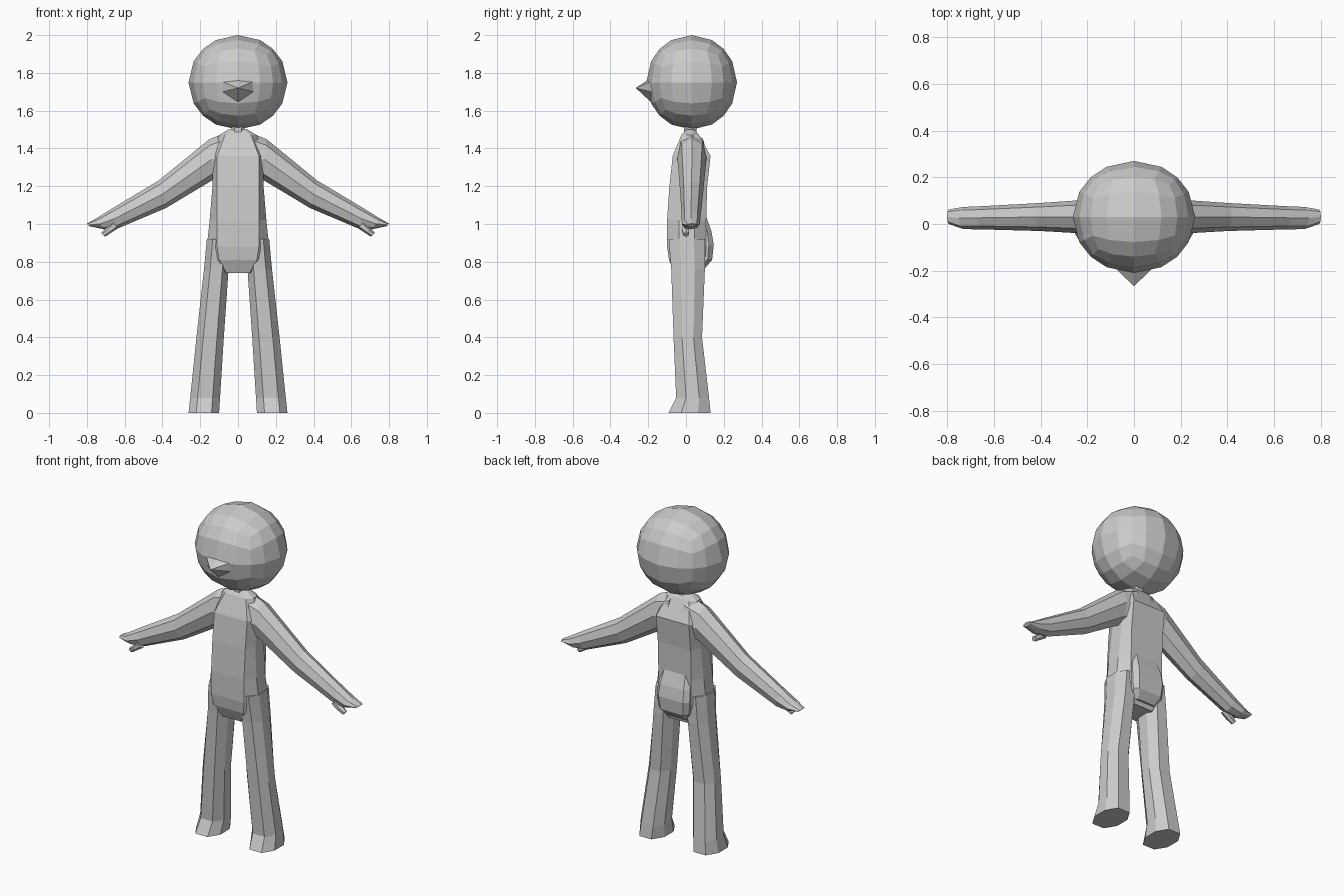
import bpy, bmesh
from math import sin, cos, pi
from mathutils import Vector

if "Cube" in bpy.data.objects:
    bpy.data.objects.remove(bpy.data.objects["Cube"])


def finish(name, bm, mirror=False):
    bmesh.ops.recalc_face_normals(bm, faces=bm.faces[:])
    me = bpy.data.meshes.new(name)
    bm.to_mesh(me)
    bm.free()
    ob = bpy.data.objects.new(name, me)
    bpy.context.collection.objects.link(ob)
    if mirror:
        ob.modifiers.new("Mirror", 'MIRROR').use_mirror_merge = False
    return ob


def loft(name, rings, mirror=False):
    bm = bmesh.new()
    rows = [[bm.verts.new(p) for p in r] for r in rings]
    n = len(rows[0])
    for a, b in zip(rows, rows[1:]):
        for i in range(n):
            j = (i + 1) % n
            bm.faces.new((a[i], a[j], b[j], b[i]))
    bm.faces.new(rows[0])
    bm.faces.new(rows[-1])
    return finish(name, bm, mirror)


def limb_ring(xt, zt, xb, zb, y0, y1, n=8):
    # ring between a top ridge point, a bottom ridge point and a y range
    c = Vector(((xt + xb) / 2, (y0 + y1) / 2, (zt + zb) / 2))
    u = Vector(((xt - xb) / 2, 0, (zt - zb) / 2))
    v = Vector((0, (y1 - y0) / 2, 0))
    return [c + u * cos(2 * pi * i / n) + v * sin(2 * pi * i / n) for i in range(n)]


def box_ring(x0, x1, y0, y1, z, kx=0.5, ky=0.4):
    # chamfered rectangle: kx, ky are the flat fractions of each side
    cx, cy, w, d = (x0 + x1) / 2, (y0 + y1) / 2, (x1 - x0) / 2, (y1 - y0) / 2
    pts = [(kx, -1), (1, -ky), (1, ky), (kx, 1), (-kx, 1), (-1, ky), (-1, -ky), (-kx, -1)]
    return [(cx + a * w, cy + b * d, z) for a, b in pts]


# Head: rounded cube
bm = bmesh.new()
bmesh.ops.create_cube(bm, size=2)
bmesh.ops.subdivide_edges(bm, edges=bm.edges[:], cuts=3, use_grid_fill=True)
for v in bm.verts:
    d = v.co.normalized()
    v.co = (d.x * 0.262, 0.03 + d.y * 0.24, 1.75 + d.z * 0.25)
finish("head", bm)

# Nose: pointed wedge
bm = bmesh.new()
base = [bm.verts.new((x, -0.185, z)) for x, z in
        [(0, 1.775), (0.085, 1.755), (0.08, 1.70), (0, 1.645), (-0.08, 1.70), (-0.085, 1.755)]]
tip = bm.verts.new((0, -0.266, 1.72))
for i in range(6):
    bm.faces.new((base[i], base[(i + 1) % 6], tip))
bm.faces.new(base)
finish("nose", bm)

# Neck
loft("neck", [box_ring(-0.035, 0.035, -0.01, 0.055, z) for z in (1.46, 1.54)])

# Torso: z, half width, flat half width, front y, back y
torso = [(1.50, 0.05, 0.03, 0.0, 0.045), (1.47, 0.10, 0.07, -0.025, 0.07),
         (1.36, 0.135, 0.11, -0.07, 0.13), (1.20, 0.135, 0.11, -0.088, 0.112),
         (1.02, 0.15, 0.11, -0.10, 0.107), (0.88, 0.165, 0.11, -0.10, 0.107),
         (0.81, 0.165, 0.10, -0.09, 0.10), (0.74, 0.10, 0.06, -0.06, 0.08)]
loft("torso", [box_ring(-w, w, yf, yb, z, c / w) for z, w, c, yf, yb in torso])

# Seat bulge at the lower back
seat = [(1.06, 0.09, 0.10), (0.96, 0.105, 0.135), (0.89, 0.11, 0.147),
        (0.81, 0.10, 0.138), (0.765, 0.07, 0.10)]
loft("seat", [box_ring(-w, w, 0.02, yb, z, 0.75, 0.6) for z, w, yb in seat])

# Legs
legs = [(0.92, 0.04, 0.165, -0.092, 0.10), (0.76, 0.05, 0.18, -0.078, 0.10),
        (0.40, 0.075, 0.22, -0.066, 0.085), (0.08, 0.095, 0.253, -0.052, 0.122),
        (0.0, 0.10, 0.262, -0.092, 0.13)]
loft("leg", [box_ring(x0, x1, y0, y1, z) for z, x0, x1, y0, y1 in legs], True)

# Arms, flattening into the hand
arms = [(0.05, 1.49, 0.05, 1.22, -0.055, 0.115), (0.15, 1.45, 0.13, 1.235, -0.045, 0.108),
        (0.42, 1.23, 0.38, 1.085, -0.03, 0.09), (0.67, 1.08, 0.64, 0.975, -0.023, 0.076),
        (0.75, 1.03, 0.71, 0.972, -0.022, 0.073), (0.80, 1.002, 0.785, 0.988, 0.0, 0.062)]
loft("arm", [limb_ring(*a) for a in arms], True)

# Thumbs
thumbs = [(0.67, 1.01, 0.63, 0.98, -0.025, 0.02), (0.70, 0.975, 0.67, 0.955, -0.023, 0.02),
          (0.725, 0.955, 0.705, 0.932, -0.015, 0.015)]
loft("thumb", [limb_ring(*t, n=6) for t in thumbs], True)
